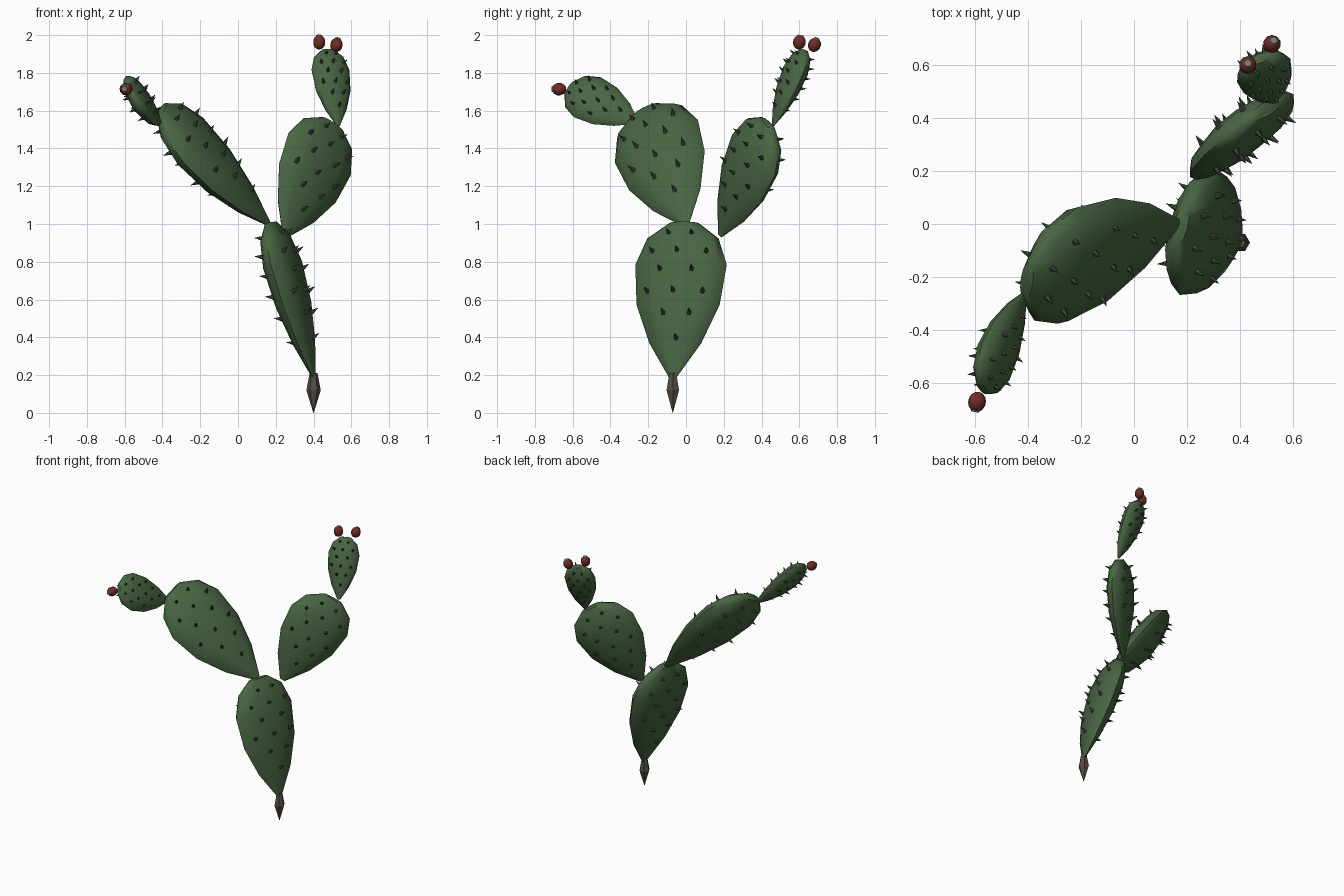
import bpy, bmesh, math
from mathutils import Vector, Matrix

if "Cube" in bpy.data.objects:
    bpy.data.objects.remove(bpy.data.objects["Cube"])


def material(name, rgb):
    m = bpy.data.materials.new(name)
    m.diffuse_color = (*rgb, 1)
    m.use_nodes = True
    m.node_tree.nodes["Principled BSDF"].inputs["Base Color"].default_value = m.diffuse_color
    return m


GREEN = material("pad_green", (0.065, 0.13, 0.055))
SPINE = material("spine_dark", (0.045, 0.06, 0.04))
RED = material("fruit_red", (0.16, 0.025, 0.018))
BARK = material("root_brown", (0.09, 0.075, 0.06))
GREY = material("fruit_eye_grey", (0.2, 0.2, 0.17))


def finish(bm, name, mat, smooth=None):
    bmesh.ops.recalc_face_normals(bm, faces=bm.faces)
    me = bpy.data.meshes.new(name)
    bm.to_mesh(me)
    bm.free()
    me.materials.append(mat)
    ob = bpy.data.objects.new(name, me)
    bpy.context.collection.objects.link(ob)
    if smooth:
        bpy.ops.object.select_all(action='DESELECT')
        ob.select_set(True)
        bpy.context.view_layer.objects.active = ob
        bpy.ops.object.shade_smooth_by_angle(angle=math.radians(smooth))
    return ob


def loft(bm, rings):
    rows = [[bm.verts.new(p) for p in r] for r in rings]
    n = len(rows[0])
    for a, b in zip(rows, rows[1:]):
        for i in range(n):
            j = (i + 1) % n
            bm.faces.new((a[i], a[j], b[j], b[i]))
    bm.faces.new(rows[0])
    bm.faces.new(rows[-1])


# pad outline: (fraction along the length, fraction of full width)
PROFILE = [(0, .09), (.22, .57), (.47, .91), (.73, 1), (.9, .78), (1, .32)]
# spine rows: (fraction along the length, positions across)
SPINES = [(.24, (-.1,)), (.4, (-.4, .3)), (.54, (-.62, .05, .68)), (.68, (-.33, .38)),
          (.8, (-.65, .03, .65)), (.92, (-.35, .38))]


def radius(t):
    for (t0, r0), (t1, r1) in zip(PROFILE, PROFILE[1:]):
        if t <= t1:
            return r0 + (r1 - r0) * (t - t0) / (t1 - t0)


def pad(name, base, tip, across, half_w, half_t, spine_len):
    base, tip, w = Vector(base), Vector(tip), Vector(across)
    axis = tip - base
    a = axis.normalized()
    w = (w - a * w.dot(a)).normalized()
    n = a.cross(w)
    # flattened body
    bm = bmesh.new()
    loft(bm, [[base + axis * t + w * half_w * r * math.cos(k * math.tau / 12)
               + n * half_t * r * math.sin(k * math.tau / 12) for k in range(12)]
              for t, r in PROFILE])
    finish(bm, name, GREEN, 50)
    # spines on both faces
    bm = bmesh.new()
    for side in (1, -1):
        for t, row in SPINES:
            for u in row:
                u *= side
                c = math.sqrt(1 - u * u) * side
                r = radius(t)
                p = base + axis * t + w * half_w * r * u + n * half_t * r * c
                d = (w * u / half_w + n * c / half_t).normalized()
                d = (d + a * .35).normalized()
                rot = Vector((0, 0, 1)).rotation_difference(d).to_matrix().to_4x4()
                bmesh.ops.create_cone(
                    bm, segments=5, cap_ends=True, radius1=spine_len * .3, radius2=0,
                    depth=spine_len,
                    matrix=Matrix.Translation(p + d * spine_len * .32) @ rot)
    finish(bm, name + "_spines", SPINE)


# pads: base, tip, width direction, half width, half thickness, spine length
pad("trunk_pad", (.40, -.07, .19), (.175, -.01, 1.005), (.25, .97, .01), .25, .088, .05)
pad("left_pad", (.165, 0, 1.0), (-.405, -.215, 1.6), (.15, .88, .45), .25, .095, .05)
pad("right_pad", (.25, .18, .94), (.50, .435, 1.53), (.73, .46, -.5), .225, .08, .05)
pad("left_small_pad", (-.41, -.26, 1.54), (-.575, -.62, 1.72), (-.33, .55, .8), .135, .052, .036)
pad("right_small_pad", (.53, .46, 1.52), (.475, .625, 1.92), (.9, .4, -.04), .11, .058, .036)

# pointed root
bm = bmesh.new()
loft(bm, [[Vector((.4 + r * math.cos(k * math.tau / 6), -.07 + r * math.sin(k * math.tau / 6), z))
           for k in range(6)] for z, r in ((0, .001), (.12, .038), (.21, .021))])
finish(bm, "root", BARK)

# fruits: centre and growing direction
FRUITS = [((-.593, -.672, 1.714), (-.2, -.97, 0)),
          ((.43, .60, 1.962), (0, .2, 1)),
          ((.521, .68, 1.948), (.2, .4, 1))]
for i, (c, d) in enumerate(FRUITS):
    c, d = Vector(c), Vector(d).normalized()
    rot = Vector((0, 0, 1)).rotation_difference(d).to_matrix().to_4x4()
    bm = bmesh.new()
    bmesh.ops.create_uvsphere(bm, u_segments=10, v_segments=7, radius=.035,
                              matrix=Matrix.Translation(c) @ rot @ Matrix.Diagonal((.97, .97, 1.1, 1)))
    finish(bm, f"fruit_{i + 1}", RED, 60)
    bm = bmesh.new()
    bmesh.ops.create_cone(bm, segments=8, cap_ends=True, radius1=.018, radius2=.014, depth=.008,
                          matrix=Matrix.Translation(c + d * .035) @ rot)
    finish(bm, f"fruit_eye_{i + 1}", GREY)
